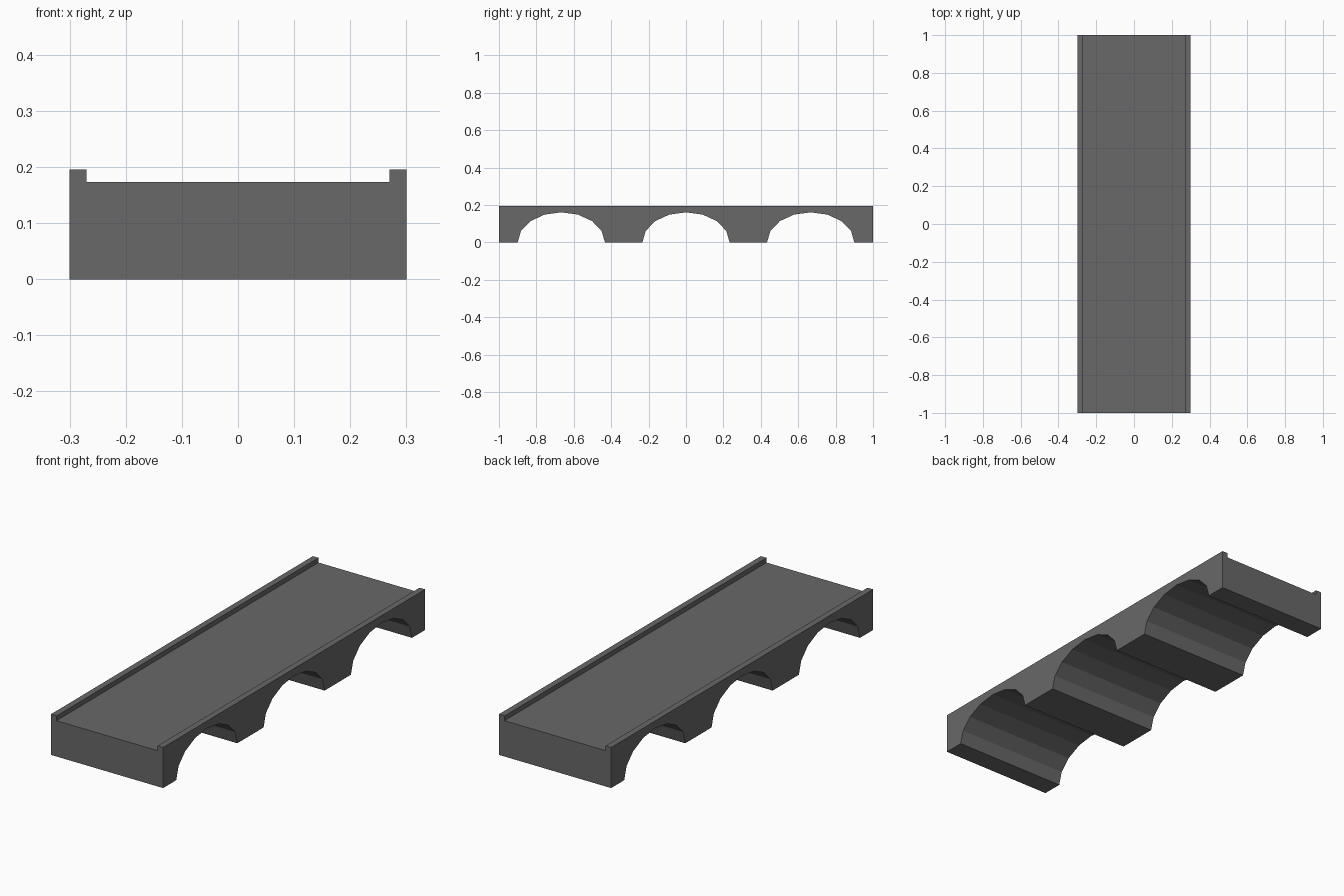
import bpy, bmesh, math

if "Cube" in bpy.data.objects:
    bpy.data.objects.remove(bpy.data.objects["Cube"])

HALF_W, HALF_L = 0.30, 1.0
TOP, DECK, RAIL_IN = 0.196, 0.173, 0.27
ARCH_R, ARCH_H = 0.2333, 0.161


def prism(name, points, direction):
    """Extrude a closed outline along a vector into a solid object."""
    bm = bmesh.new()
    face = bm.faces.new([bm.verts.new(p) for p in points])
    new = bmesh.ops.extrude_face_region(bm, geom=[face])["geom"]
    bmesh.ops.translate(bm, vec=direction,
                        verts=[v for v in new if isinstance(v, bmesh.types.BMVert)])
    bmesh.ops.recalc_face_normals(bm, faces=bm.faces)
    mesh = bpy.data.meshes.new(name)
    bm.to_mesh(mesh)
    bm.free()
    obj = bpy.data.objects.new(name, mesh)
    bpy.context.collection.objects.link(obj)
    return obj


# Dark grey stone
stone = bpy.data.materials.new("dark_stone")
stone.diffuse_color = (0.138, 0.138, 0.138, 1)
stone.use_nodes = True
stone.node_tree.nodes["Principled BSDF"].inputs["Base Color"].default_value = stone.diffuse_color

# Bridge body: channel section with low parapets, running along y
half = [(HALF_W, 0), (HALF_W, TOP), (RAIL_IN, TOP), (RAIL_IN, DECK)]
section = half + [(-x, z) for x, z in reversed(half)]
bridge = prism("bridge_body", [(x, -HALF_L, z) for x, z in section],
               (0, 2 * HALF_L, 0))
bridge.data.materials.append(stone)

# Three faceted elliptical arch openings
for i in (-1, 0, 1):
    angles = [k * math.pi / 8 for k in range(9)]
    arc = [(ARCH_R * math.cos(a), ARCH_H * math.sin(a)) for a in angles]
    arc[0], arc[-1] = (ARCH_R, 0), (-ARCH_R, 0)
    arc += [(-ARCH_R, -0.1), (ARCH_R, -0.1)]
    cutter = prism("arch_cutter", [(-0.4, y + i * 2 / 3, z) for y, z in arc],
                   (0.8, 0, 0))
    cutter.data.materials.append(stone)
    cutter.hide_render = True
    mod = bridge.modifiers.new("arch_opening", 'BOOLEAN')
    mod.operation = 'DIFFERENCE'
    mod.solver = 'EXACT'
    mod.object = cutter
    bpy.context.view_layer.objects.active = bridge
    bpy.ops.object.modifier_apply(modifier=mod.name)
    bpy.data.objects.remove(cutter)
